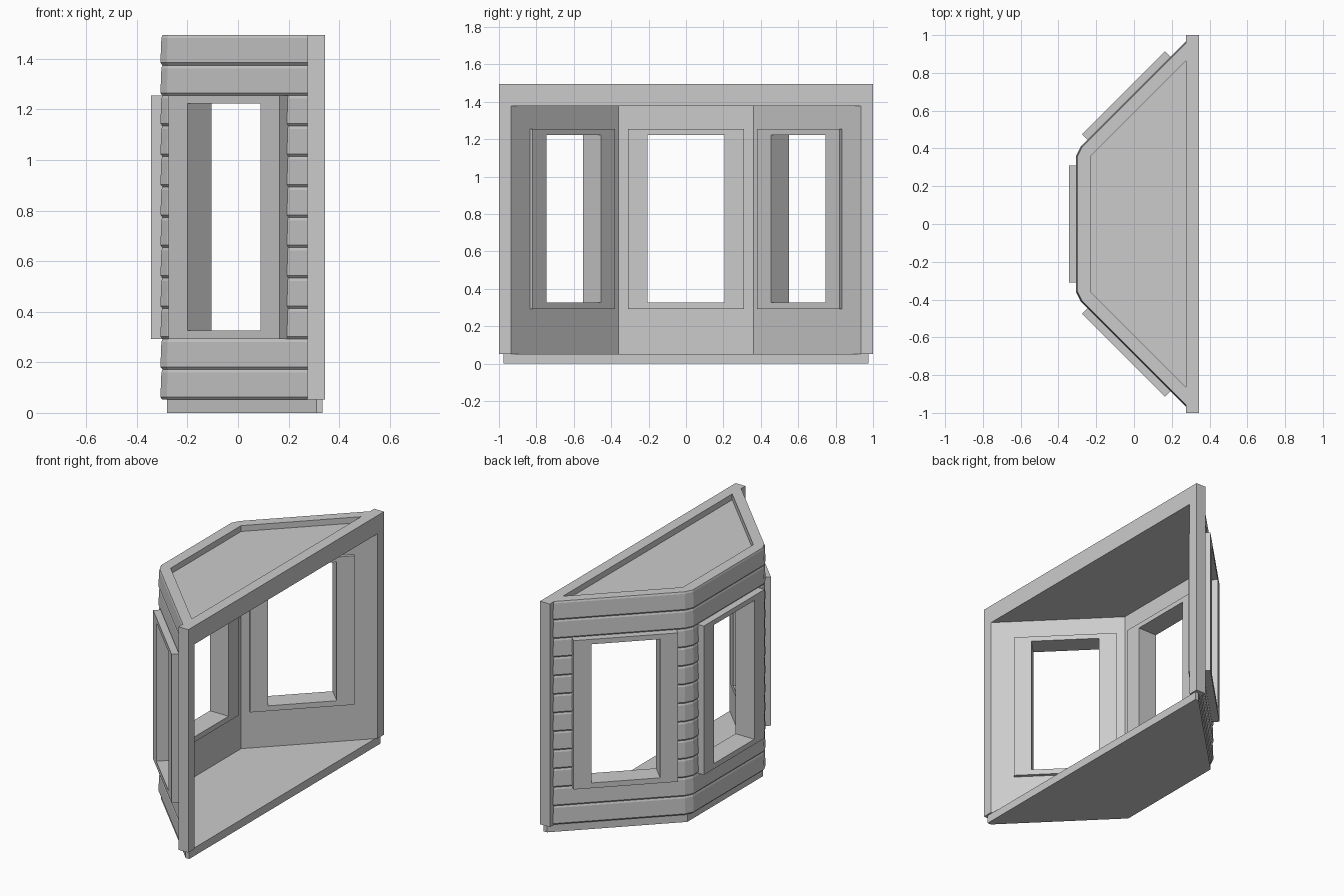
import bpy, bmesh, math
from mathutils import Matrix

if "Cube" in bpy.data.objects:
    bpy.data.objects.remove(bpy.data.objects["Cube"])


def finish(name, bm):
    bmesh.ops.remove_doubles(bm, verts=bm.verts, dist=1e-5)
    bmesh.ops.recalc_face_normals(bm, faces=bm.faces)
    me = bpy.data.meshes.new(name)
    bm.to_mesh(me)
    bm.free()
    ob = bpy.data.objects.new(name, me)
    bpy.context.collection.objects.link(ob)
    return ob


def prism(name, pts, z0, z1):
    bm = bmesh.new()
    f = bm.faces.new([bm.verts.new((x, y, z0)) for x, y in pts])
    r = bmesh.ops.extrude_face_region(bm, geom=[f])
    for v in r["geom"]:
        if isinstance(v, bmesh.types.BMVert):
            v.co.z = z1
    return finish(name, bm)


def mirrored(half):
    """Close a plan outline from its +y half."""
    return half + [(x, -y) for x, y in reversed(half)]


def sweep(rings, close):
    """Skin closed loops of points into a solid."""
    bm = bmesh.new()
    vs = [[bm.verts.new(p) for p in r] for r in rings]
    n = len(vs[0])
    pairs = list(zip(vs, vs[1:])) + ([(vs[-1], vs[0])] if close else [])
    for a, b in pairs:
        for i in range(n):
            j = (i + 1) % n
            bm.faces.new((a[i], a[j], b[j], b[i]))
    if not close:
        bm.faces.new(vs[0])
        bm.faces.new(vs[-1])
    return bm


BOTTOM, TOP, BOARD = 0.052, 1.495, 0.12025

# Clapboard profile: (outward offset, height)
profile = []
for k in range(12):
    z = BOTTOM + k * BOARD
    profile += [(-0.006, z), (0.002, z + 0.010), (-0.002, z + BOARD - 0.012)]
profile.append((-0.006, TOP))

# Siding wall: outer point, outward direction, inner point
half = [((0.276, 0.966), (0, 1.41), (0.276, 0.866)),
        ((-0.28, 0.41), (-0.85, 0.53), (-0.23, 0.36)),
        ((-0.305, 0.36), (-1, 0.2), (-0.23, 0.36))]
path = half + [tuple((x, -y) for x, y in s) for s in reversed(half)]
rings = []
for (ox, oy), (dx, dy), (ix, iy) in path:
    ring = [(ox + d * dx, oy + d * dy, z) for d, z in profile]
    rings.append(ring + [(ix, iy, TOP), (ix, iy, BOTTOM)])
wall = finish("siding_wall", sweep(rings, False))

# Three windows: location of outer face centre and turn
places = [("centre", -0.345, 0, 0), ("left", -0.055, -0.695, 45),
          ("right", -0.055, 0.695, -45)]


def loop(x, w, z0, z1):
    return [(x, -w, z0), (x, w, z0), (x, w, z1), (x, -w, z1)]


for tag, x, y, a in places:
    m = Matrix.Translation((x, y, 0)) @ Matrix.Rotation(math.radians(a), 4, 'Z')
    # Opening in the wall behind the frame
    cutter = finish("opening_cutter", sweep(
        [loop(-0.1, 0.25, 0.31, 1.24), loop(0.25, 0.25, 0.31, 1.24)], False))
    cutter.matrix_world = m
    cutter.hide_render = True
    mod = wall.modifiers.new("opening", 'BOOLEAN')
    mod.object = cutter
    mod.solver = 'EXACT'
    bpy.context.view_layer.objects.active = wall
    bpy.ops.object.modifier_apply(modifier=mod.name)
    bpy.data.objects.remove(cutter)
    # Window frame
    outer, inner, depth = (0.311, 0.292, 1.255), (0.205, 0.326, 1.223), 0.134
    frame = finish("window_frame_" + tag, sweep(
        [loop(0, *outer), loop(depth, *outer), loop(depth, *inner), loop(0, *inner)], True))
    frame.matrix_world = m

# End posts and header of the open side
for tag, s in (("left", -1), ("right", 1)):
    prism("end_post_" + tag, [(x, s * y) for x, y in
          [(0.275, 0.865), (0.275, 1), (0.345, 1), (0.345, 0.935)]], BOTTOM, TOP)
prism("header_beam", mirrored([(0.275, 0.865), (0.345, 0.935)]), 1.377, TOP)

# Recessed roof panel and floor base
prism("roof_panel", mirrored([(0.275, 0.865), (-0.23, 0.36)]), 1.377, 1.457)
prism("floor_base", mirrored([(0.335, 0.977), (0.31, 0.977), (-0.28, 0.387)]), 0, BOTTOM)
